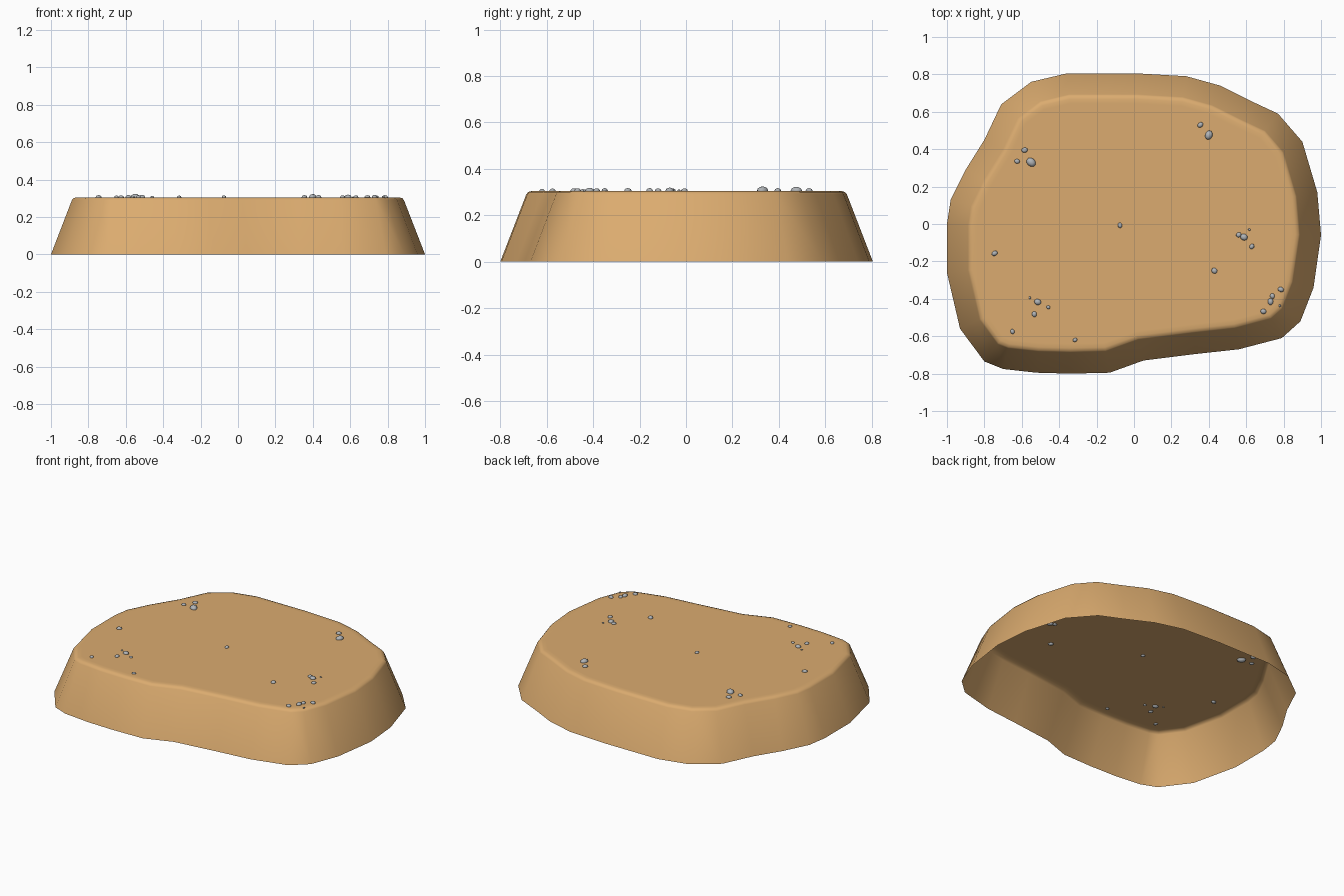
import bpy, bmesh, math, random
from mathutils import Vector

if "Cube" in bpy.data.objects:
    bpy.data.objects.remove(bpy.data.objects["Cube"])

random.seed(4)


def material(name, rgb):
    m = bpy.data.materials.new(name)
    m.diffuse_color = (*rgb, 1)
    m.use_nodes = True
    m.node_tree.nodes["Principled BSDF"].inputs["Base Color"].default_value = m.diffuse_color
    return m


def add_object(name, bm, mat):
    mesh = bpy.data.meshes.new(name)
    bmesh.ops.recalc_face_normals(bm, faces=bm.faces)
    for f in bm.faces:
        f.smooth = True
    bm.to_mesh(mesh)
    bm.free()
    mesh.materials.append(mat)
    ob = bpy.data.objects.new(name, mesh)
    bpy.context.collection.objects.link(ob)
    return ob


sand = material("sandy tan", (0.71, 0.41, 0.16))
stone = material("stone grey", (0.44, 0.46, 0.48))

# Foot outline of the mound, clockwise from the left
outline = [Vector(p) for p in (
    (-1, 0), (-.98, .13), (-.90, .29), (-.80, .45), (-.71, .64), (-.55, .76),
    (-.36, .805), (.02, .805), (.28, .79), (.46, .74), (.62, .66), (.77, .59),
    (.90, .44), (.98, .17), (1, -.06), (.96, -.34), (.89, -.52), (.79, -.61),
    (.56, -.67), (.33, -.695), (.05, -.73), (-.13, -.795), (-.34, -.80),
    (-.52, -.795), (-.70, -.775), (-.80, -.735), (-.93, -.56), (-1, -.26))]


def inset(points, d):
    """Move every outline point inward along its averaged edge normal."""
    result = []
    for i, p in enumerate(points):
        a = (p - points[i - 1]).normalized()
        b = (points[(i + 1) % len(points)] - p).normalized()
        n = Vector((a.y + b.y, -a.x - b.x)).normalized()
        cos_half = max(n.dot(Vector((b.y, -b.x))), 0.8)
        result.append(p + n * d / cos_half)
    return result


# Mound: open underneath, sloping wall, softly rounded rim, flat top
bm = bmesh.new()
rings = []
for d, z in ((0, 0), (0.112, 0.29), (0.120, 0.300), (0.137, 0.305), (0.16, 0.305)):
    rings.append([bm.verts.new((p.x, p.y, z)) for p in inset(outline, d)])
for low, high in zip(rings, rings[1:]):
    for i in range(len(low)):
        bm.faces.new((low[i - 1], low[i], high[i], high[i - 1]))
bm.faces.new(rings[-1])
bmesh.ops.recalc_face_normals(bm, faces=bm.faces)
add_object("sand_mound", bm, sand)

# Pebbles: x, y, radius, sunk halfway into the top
pebbles = (
    (.355, .53, .016), (.40, .475, .024), (-.585, .395, .016),
    (-.625, .335, .014), (-.55, .33, .026), (-.075, -.007, .014),
    (-.745, -.157, .016), (.56, -.058, .014), (.588, -.07, .019),
    (.617, -.03, .007), (.63, -.12, .014), (.43, -.25, .016),
    (.785, -.35, .016), (.74, -.385, .014), (.73, -.415, .018),
    (.78, -.437, .007), (.692, -.467, .015), (-.557, -.395, .007),
    (-.515, -.417, .018), (-.458, -.445, .010), (-.533, -.482, .015),
    (-.65, -.575, .013), (-.315, -.62, .012))
bm = bmesh.new()
for x, y, r in pebbles:
    turn, squash = random.uniform(0, math.pi), random.uniform(0.8, 0.95)
    new = bmesh.ops.create_icosphere(bm, subdivisions=2, radius=r)["verts"]
    for v in new:
        px, py = v.co.x * 1.05, v.co.y * squash
        v.co = Vector((x + px * math.cos(turn) - py * math.sin(turn),
                       y + px * math.sin(turn) + py * math.cos(turn),
                       0.306 + v.co.z * 0.7))
add_object("pebbles", bm, stone)
